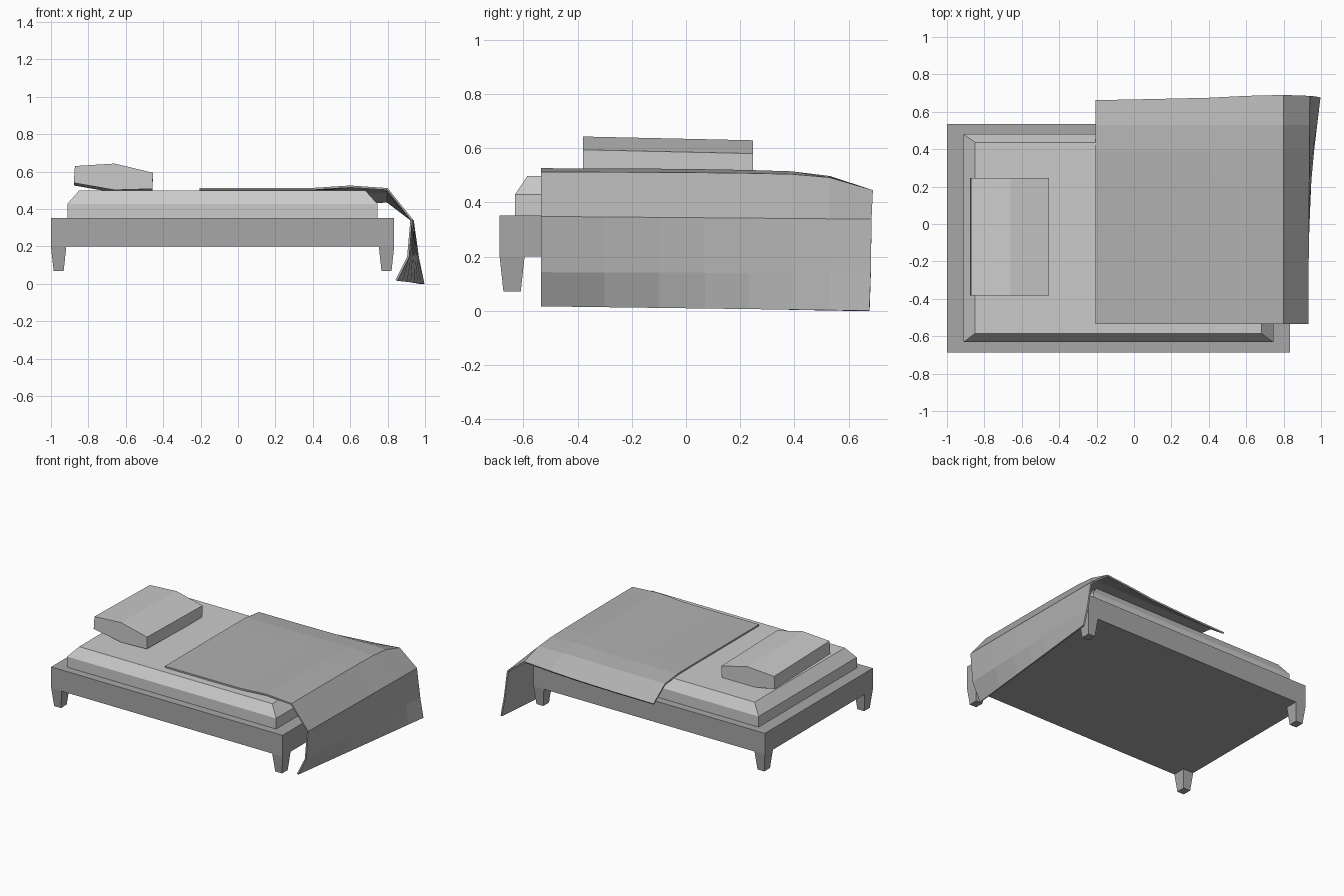
import bpy, bmesh

if "Cube" in bpy.data.objects:
    bpy.data.objects.remove(bpy.data.objects["Cube"])


def grey(name, value):
    mat = bpy.data.materials.new(name)
    mat.diffuse_color = (value, value, value, 1)
    mat.use_nodes = True
    mat.node_tree.nodes["Principled BSDF"].inputs["Base Color"].default_value = mat.diffuse_color
    return mat


WOOD, LINEN, CLOTH = grey("wood", 0.39), grey("linen", 0.68), grey("cloth", 0.44)


def make(name, verts, faces, mat, closed=True):
    mesh = bpy.data.meshes.new(name)
    mesh.from_pydata(verts, [], faces)
    if closed:
        bm = bmesh.new()
        bm.from_mesh(mesh)
        bmesh.ops.recalc_face_normals(bm, faces=bm.faces)
        bm.to_mesh(mesh)
        bm.free()
    mesh.materials.append(mat)
    obj = bpy.data.objects.new(name, mesh)
    bpy.context.collection.objects.link(obj)
    return obj


def loft(name, rings, mat):
    """Join rings of equal length with quads and cap both ends."""
    n = len(rings[0])
    verts = [v for ring in rings for v in ring]
    faces = [(k * n + i, k * n + (i + 1) % n, (k + 1) * n + (i + 1) % n, (k + 1) * n + i)
             for k in range(len(rings) - 1) for i in range(n)]
    faces += [tuple(range(n)), tuple(range(len(verts) - n, len(verts)))]
    return make(name, verts, faces, mat)


def rect(x0, x1, y0, y1, z):
    return [(x0, y0, z), (x1, y0, z), (x1, y1, z), (x0, y1, z)]


# Bed frame
X0, X1, Y0, Y1 = -1.0, 0.835, -0.688, 0.535
loft("bed_frame", [rect(X0, X1, Y0, Y1, 0.2), rect(X0, X1, Y0, Y1, 0.352)], WOOD)

# Tapered corner legs
W, D, T = 0.082, 0.092, 0.014
for side, lx in (("head", X0), ("foot", X1 - W)):
    for end, ly in (("front", Y0), ("back", Y1 - D)):
        loft(f"{side}_{end}_leg", [
            rect(lx + T, lx + W - T, ly + T, ly + D - T, 0.07),
            rect(lx, lx + W, ly, ly + D, 0.2)], WOOD)

# Mattress with chamfered top
loft("mattress", [rect(-0.912, 0.745, -0.632, 0.48, 0.352),
                  rect(-0.912, 0.745, -0.632, 0.48, 0.428),
                  rect(-0.85, 0.682, -0.585, 0.437, 0.498)], LINEN)

# Pillow, slightly lower towards the back
profile = [(-0.878, 0.54), (-0.66, 0.502), (-0.457, 0.508),
           (-0.455, 0.594), (-0.66, 0.643), (-0.872, 0.63)]
loft("pillow", [[(x, -0.381, z) for x, z in profile],
                [(x, 0.247, z - 0.014) for x, z in profile]], LINEN)

# Blanket: each column is (front x, front z, back x, back z, back y)
columns = [(-0.205, 0.512, -0.205, 0.40, 0.662),
           (0.10, 0.512, 0.10, 0.405, 0.668),
           (0.40, 0.513, 0.40, 0.415, 0.675),
           (0.60, 0.526, 0.60, 0.43, 0.685),
           (0.80, 0.512, 0.80, 0.445, 0.69),
           (0.932, 0.348, 0.94, 0.338, 0.685),
           (0.915, 0.142, 0.968, 0.138, 0.682),
           (0.852, 0.016, 0.997, 0.0, 0.677)]
rows = [-0.535, -0.3, -0.1, 0.07, 0.23, 0.39, 0.53]
flat_drops = [0, 0, 0, 0, 0, 0.02, 0.17, 1]
foot_drops = [0, 0.01, 0.02, 0.04, 0.07, 0.12, 0.3, 1]
verts = []
for i, (xf, zf, xb, zb, yb) in enumerate(columns):
    for y, flat, foot in zip(rows + [yb], flat_drops, foot_drops):
        t = (y - rows[0]) / (yb - rows[0])
        f = flat if i < 3 else foot if i < 5 else t
        verts.append((xf + (xb - xf) * t, y, zf + (zb - zf) * f))
n = len(rows) + 1
faces = [(i * n + j, (i + 1) * n + j, (i + 1) * n + j + 1, i * n + j + 1)
         for i in range(len(columns) - 1) for j in range(n - 1)]
blanket = make("blanket", verts, faces, CLOTH, closed=False)
solid = blanket.modifiers.new("thickness", "SOLIDIFY")
solid.thickness = 0.011
solid.offset = -1
